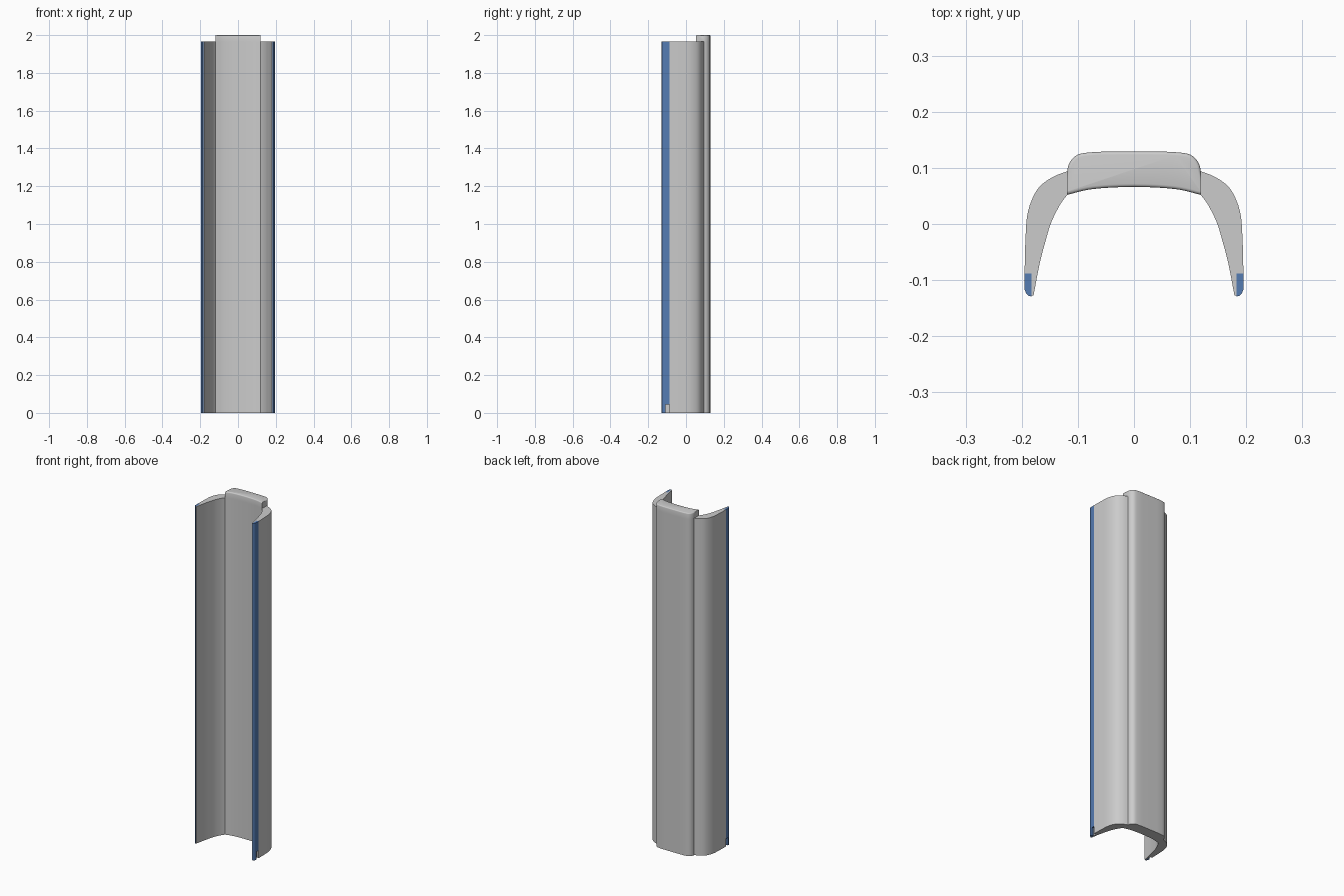
import bpy, bmesh
from mathutils import Vector

if "Cube" in bpy.data.objects:
    bpy.data.objects.remove(bpy.data.objects["Cube"])

SHELL_TOP, TAB_TOP, NOTCH = 1.965, 2.0, 0.045


def smooth(pts, n=4):
    """Catmull-Rom run through a few profile points."""
    p = [Vector(q) for q in pts]
    p = [2 * p[0] - p[1]] + p + [2 * p[-1] - p[-2]]
    out = []
    for a, b, c, d in zip(p, p[1:], p[2:], p[3:]):
        for i in range(n):
            t = i / n
            out.append(0.5 * (2 * b + (c - a) * t + (2 * a - 5 * b + 4 * c - d) * t * t
                              + (3 * b - a - 3 * c + d) * t ** 3))
    return [(v.x, v.y) for v in out] + [pts[-1]]


def flip(pts):
    return [(-x, y) for x, y in reversed(pts)]


def extrude(bm, faces, dz):
    geom = bmesh.ops.extrude_face_region(bm, geom=faces)["geom"]
    bmesh.ops.translate(bm, verts=[g for g in geom if isinstance(g, bmesh.types.BMVert)], vec=(0, 0, dz))
    return [g for g in geom if isinstance(g, bmesh.types.BMFace)]


def stepped_prism(name, cells, z0, z1, z2, pick, bevel=None, color=None):
    """Extrude neighbouring profile cells z0-z1, then the picked cell on to z2."""
    bm = bmesh.new()
    for cell in cells:
        bm.faces.new([bm.verts.new((x, y, z0)) for x, y in cell])
    bmesh.ops.remove_doubles(bm, verts=bm.verts[:], dist=1e-5)
    caps = extrude(bm, bm.faces[:], z1 - z0)
    caps = [f for f in caps if pick(f.calc_center_median())]
    end = extrude(bm, caps, z2 - z1)
    bmesh.ops.recalc_face_normals(bm, faces=bm.faces[:])
    if bevel:
        edges = [e for f in end for e in f.edges if abs(e.verts[0].co.x - e.verts[1].co.x) > 1e-4]
        bmesh.ops.bevel(bm, geom=edges, offset=bevel, segments=3, profile=0.5,
                        affect='EDGES', clamp_overlap=True)
    mesh = bpy.data.meshes.new(name)
    bm.to_mesh(mesh)
    bm.free()
    ob = bpy.data.objects.new(name, mesh)
    bpy.context.collection.objects.link(ob)
    if color:
        mesh.materials.append(color)
    bpy.ops.object.select_all(action='DESELECT')
    ob.select_set(True)
    bpy.context.view_layer.objects.active = ob
    bpy.ops.object.shade_smooth_by_angle(angle=0.55)


# Channel profile: thick spine plus two tapering arms with a rabbet at the tip
back = smooth([(0.119, 0.094), (0.117, 0.104), (0.110, 0.116), (0.096, 0.125), (0.065, 0.1285), (0.03, 0.129)])
front = smooth([(0.119, 0.052), (0.082, 0.061), (0.04, 0.065), (0, 0.066)])
outer = smooth([(0.195, -0.088), (0.1935, -0.03), (0.189, 0.022), (0.172, 0.062), (0.146, 0.083), (0.119, 0.094)])
inner = smooth([(0.119, 0.052), (0.132, 0.034), (0.147, 0.004), (0.157, -0.028), (0.168, -0.07), (0.179, -0.127)])
spine = back + flip(back) + flip(front)[:0:-1][::-1][::-1]
spine = back + flip(back) + [(-x, y) for x, y in front] + front[-2::-1]
arm = outer + inner + [(0.183, -0.127), (0.183, -0.088)]

# Grey shell with the joining tab on top
stepped_prism("channel_shell", [spine, arm, flip(arm)], 0, SHELL_TOP, TAB_TOP,
              lambda c: abs(c.x) < 0.05, bevel=0.009)

# Blue edge strips, notched at the lower rear corner
blue = bpy.data.materials.new("blue_trim")
blue.diffuse_color = (0.09, 0.2, 0.45, 1)
blue.use_nodes = True
blue.node_tree.nodes["Principled BSDF"].inputs["Base Color"].default_value = blue.diffuse_color
strip_rear = [(0.183, -0.088), (0.195, -0.088), (0.195, -0.108), (0.183, -0.108)]
strip_tip = [(0.183, -0.108), (0.195, -0.108), (0.1948, -0.117), (0.1925, -0.1235),
             (0.188, -0.128), (0.183, -0.129)]
for side, mirror in (("right", lambda p: p), ("left", flip)):
    stepped_prism("edge_strip_" + side, [mirror(strip_rear), mirror(strip_tip)],
                  SHELL_TOP, NOTCH, 0, lambda c: c.y < -0.108, color=blue)
